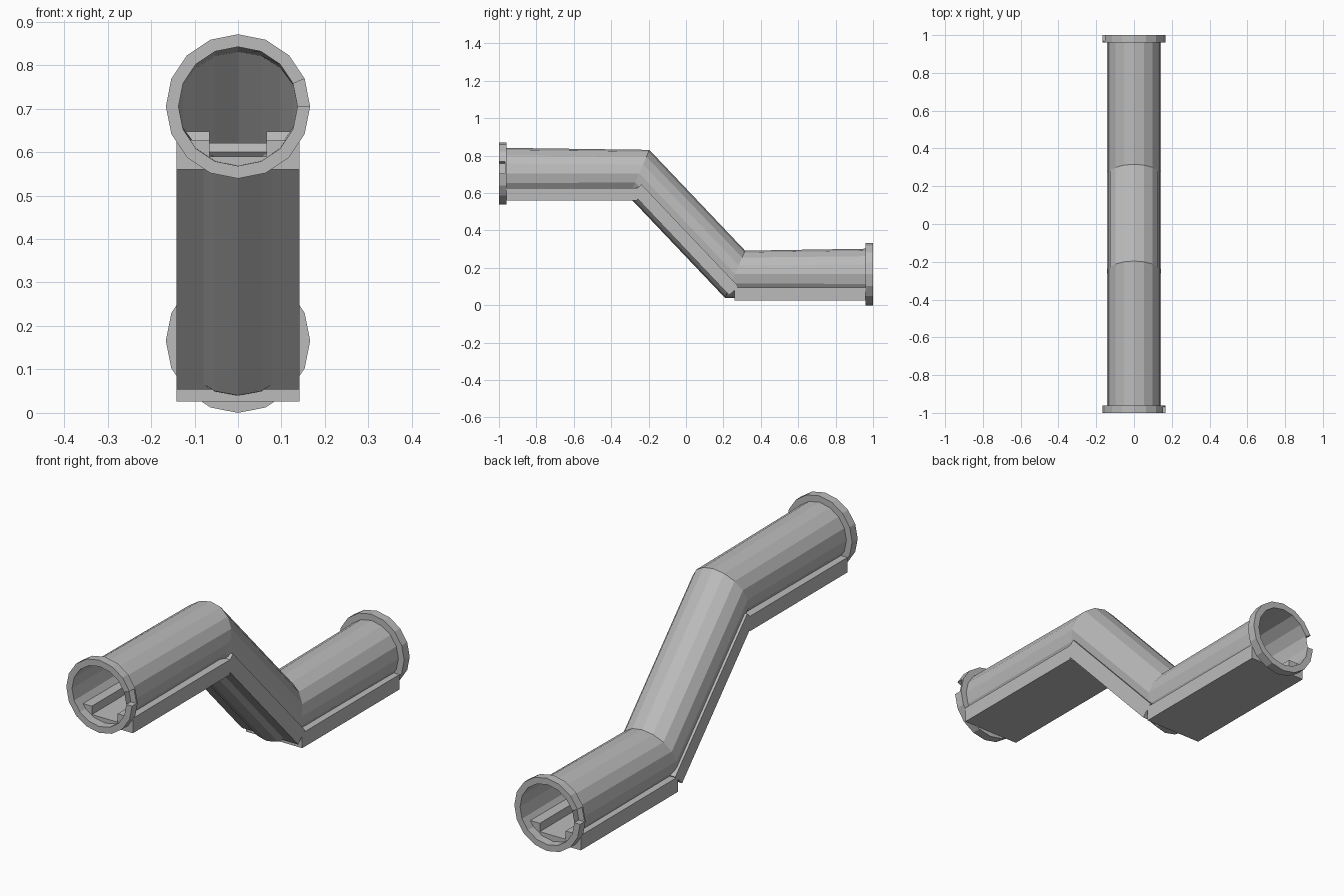
import bpy, bmesh
from math import sin, cos, pi, atan2
from mathutils import Vector

old = bpy.data.objects.get("Cube")
if old:
    bpy.data.objects.remove(old)

grey = bpy.data.materials.new("pipe grey")
grey.use_nodes = True
grey.diffuse_color = (0.5, 0.5, 0.5, 1)
grey.node_tree.nodes["Principled BSDF"].inputs["Base Color"].default_value = (0.5, 0.5, 0.5, 1)

SIDES, R_IN, R_OUT = 16, 0.137, 0.166
HIGH, LOW = 0.705, 0.166
BEND_A, BEND_B = Vector((0, -0.25, HIGH)), Vector((0, 0.262, LOW))
RIM = 0.96


def loft(name, sections, closed=True, caps=False):
    """Skin a run of matching cross-sections into one object."""
    bm = bmesh.new()
    rows = [[bm.verts.new(p) for p in s] for s in sections]
    n = len(rows[0])
    for a, b in zip(rows, rows[1:]):
        for i in range(n if closed else n - 1):
            j = (i + 1) % n
            bm.faces.new((a[i], a[j], b[j], b[i]))
    if caps:
        bm.faces.new(rows[0])
        bm.faces.new(rows[-1])
    bmesh.ops.recalc_face_normals(bm, faces=bm.faces)
    mesh = bpy.data.meshes.new(name)
    bm.to_mesh(mesh)
    bm.free()
    mesh.materials.append(grey)
    obj = bpy.data.objects.new(name, mesh)
    bpy.context.collection.objects.link(obj)
    return obj


def circle(center, tilt):
    """Ring of points, leaning forward by tilt."""
    angles = [2 * pi * i / SIDES for i in range(SIDES)]
    return [center + R_IN * Vector((cos(a), sin(a) * sin(tilt), sin(a) * cos(tilt)))
            for a in angles]


# Bent tube: the two middle rings lean halfway into the slope
slope = atan2(HIGH - LOW, BEND_B.y - BEND_A.y)
loft("tube", [circle(Vector((0, -1, HIGH)), 0), circle(BEND_A, slope / 2),
              circle(BEND_B, slope / 2), circle(Vector((0, 1, LOW)), 0)])


# End rims, each with one segment recessed to a thin plate
def rim(name, z, side):
    def wedge(part, first, last, outer_y):
        sections = []
        for i in range(first, last + 1):
            a = 2 * pi * i / SIDES
            sections.append([Vector((-side * r * cos(a), side * y, z + r * sin(a)))
                             for r, y in ((R_IN, RIM), (R_OUT, RIM),
                                          (R_OUT, outer_y), (R_IN, outer_y))])
        loft(part, sections, caps=True)
    wedge(name, 1, SIDES, 1.0)
    wedge(name + "_recess", 0, 1, RIM + 0.008)


rim("front_rim", HIGH, -1)
rim("back_rim", LOW, 1)


# U-shaped floor channel: raised ledges either side of a sunken walkway
def channel(name, start, end, bottom):
    floor, ledge = bottom + 0.03, bottom + 0.068
    half = [(0.142, bottom), (0.142, ledge), (0.065, ledge), (0.065, floor)]
    profile = half + [(-x, h) for x, h in reversed(half)]
    d = (end - start).normalized()
    up = Vector((0, -d.z, d.y))
    loft(name, [[p + Vector((x, 0, 0)) + up * h for x, h in profile]
                for p in (start, end)], caps=True)


channel("front_floor", Vector((0, -RIM, HIGH)), Vector((0, -0.26, HIGH)), -0.145)
channel("back_floor", Vector((0, 0.26, LOW)), Vector((0, RIM, LOW)), -0.14)
run = (BEND_B - BEND_A).normalized()
channel("slope_floor", BEND_A + run * 0.05, BEND_B + run * 0.06, -0.1)
